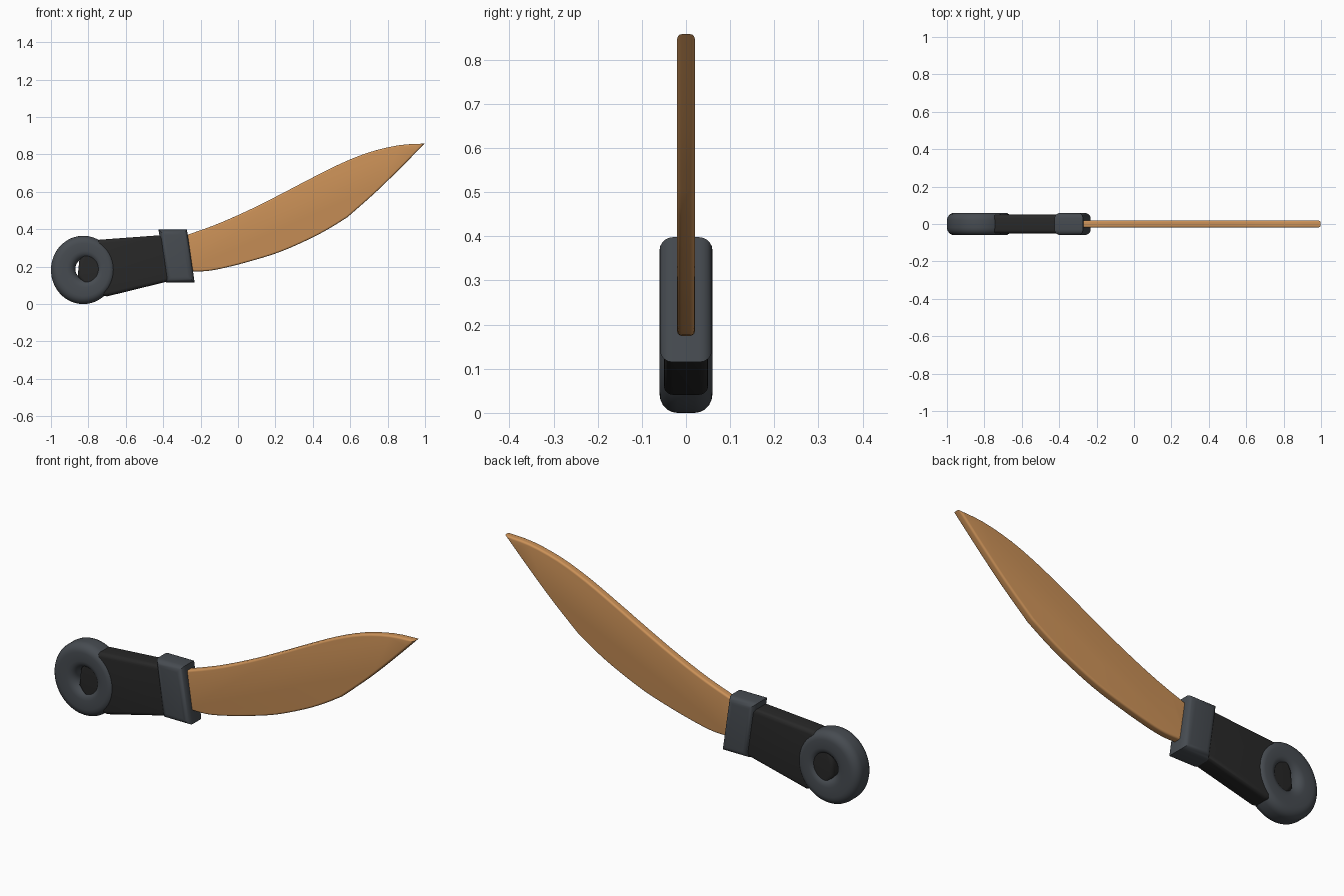
import bpy, bmesh, math
from mathutils import Vector

if "Cube" in bpy.data.objects:
    bpy.data.objects.remove(bpy.data.objects["Cube"])


def material(name, rgb):
    m = bpy.data.materials.new(name)
    m.diffuse_color = (*rgb, 1)
    m.use_nodes = True
    m.node_tree.nodes["Principled BSDF"].inputs["Base Color"].default_value = m.diffuse_color
    return m


TAN = material("tan blade", (0.60, 0.285, 0.097))
GREY = material("slate grey", (0.062, 0.071, 0.082))
BLACK = material("black grip", (0.021, 0.021, 0.021))


def finish(bm, name, mat, angle=40):
    bmesh.ops.recalc_face_normals(bm, faces=bm.faces)
    for f in bm.faces:
        f.smooth = len(f.verts) <= 4 and abs(f.normal.y) < 0.999
    me = bpy.data.meshes.new(name)
    bm.to_mesh(me)
    bm.free()
    me.set_sharp_from_angle(angle=math.radians(angle))
    me.materials.append(mat)
    ob = bpy.data.objects.new(name, me)
    bpy.context.collection.objects.link(ob)
    return ob


def inset(pts, d):
    """Shrink a clockwise outline by d with mitred corners."""
    out = []
    for i, p in enumerate(pts):
        a = (p - pts[i - 1]).normalized()
        b = (pts[(i + 1) % len(pts)] - p).normalized()
        na, nb = Vector((a.y, -a.x)), Vector((b.y, -b.x))
        out.append(p + (na + nb) * d / (1 + na.dot(nb)))
    return out


def plate(name, outline, half, r, mat, steps=5):
    """Clockwise x-z outline, thickened along y with rounded rims."""
    pts = [Vector(p) for p in outline]
    bm = bmesh.new()
    angs = [math.pi / 2 * k / steps for k in range(steps + 1)]
    rows = [(-(half - r) - r * math.cos(a), r * (1 - math.sin(a))) for a in angs]
    rows += [(-y, d) for y, d in reversed(rows)]
    loops = [[bm.verts.new((p.x, y, p.y)) for p in inset(pts, d)] for y, d in rows]
    n = len(pts)
    for A, B in zip(loops, loops[1:]):
        for i in range(n):
            j = (i + 1) % n
            bm.faces.new((A[i], A[j], B[j], B[i]))
    bm.faces.new(loops[0])
    bm.faces.new(loops[-1])
    return finish(bm, name, mat)


def spline(pts, sub=3):
    """Catmull-Rom samples through points, without the last one."""
    P = [Vector(p) for p in pts]
    P = [2 * P[0] - P[1]] + P + [2 * P[-1] - P[-2]]
    out = []
    for a, b, c, d in zip(P, P[1:], P[2:], P[3:]):
        for k in range(sub):
            t = k / sub
            out.append(0.5 * (2 * b + (c - a) * t + (2 * a - 5 * b + 4 * c - d) * t * t
                              + (3 * b - a - 3 * c + d) * t ** 3))
    return out


# blade: spine, straight cutting edge, curved belly
tip, kink, heel = (0.998, 0.858), (0.586, 0.465), (-0.242, 0.175)
spine = [(-0.33, 0.35), (-0.125, 0.422), (0.06, 0.503), (0.22, 0.583), (0.383, 0.668),
         (0.543, 0.748), (0.70, 0.811), (0.86, 0.849), tip]
edge = [tip, (0.864, 0.722), (0.73, 0.592), kink]
belly = [kink, (0.49, 0.405), (0.383, 0.348), (0.223, 0.278), (0.0625, 0.228),
         (-0.07, 0.194), (-0.162, 0.177), heel, (-0.31, 0.178)]
outline = spline(spine) + spline(edge) + spline(belly) + [Vector(belly[-1])]
plate("blade", outline, 0.02, 0.01, TAN)

# guard: slanted block
plate("guard", [(-0.425, 0.398), (-0.273, 0.398), (-0.232, 0.115), (-0.384, 0.115)],
      0.06, 0.03, GREY)

# grip: tapered, its end fills most of the ring hole
plate("grip", [(-0.857, 0.15), (-0.849, 0.23), (-0.81, 0.31), (-0.74, 0.344),
               (-0.36, 0.372), (-0.33, 0.132), (-0.70, 0.041), (-0.79, 0.06)],
      0.05, 0.02, BLACK)

# pommel ring: rounded section swept between outer ellipse and hole
bm = bmesh.new()
r, half, seg, steps = 0.04, 0.06, 64, 5
section = []
for q, (su, sy) in enumerate([(1, 1), (-1, 1), (-1, -1), (1, -1)]):
    for k in range(steps + 1):
        a = math.pi / 2 * (q + k / steps)
        u = su * (0.0615 - r) + r * math.cos(a)
        section.append((0.5 + u / 0.123, sy * (half - r) + r * math.sin(a)))
rings = []
for s in range(seg):
    t = 2 * math.pi * s / seg
    outer = Vector((-0.8275 + 0.1725 * math.cos(t), 0.1825 + 0.1825 * math.sin(t)))
    hole = Vector((-0.814, 0.188)) + 0.056 * Vector((math.cos(t), math.sin(t)))
    rings.append([bm.verts.new((p.x, y, p.y)) for p, y in
                  ((hole.lerp(outer, u), y) for u, y in section)])
m = len(section)
for s in range(seg):
    A, B = rings[s], rings[(s + 1) % seg]
    for i in range(m):
        j = (i + 1) % m
        bm.faces.new((A[i], A[j], B[j], B[i]))
finish(bm, "pommel_ring", GREY)
